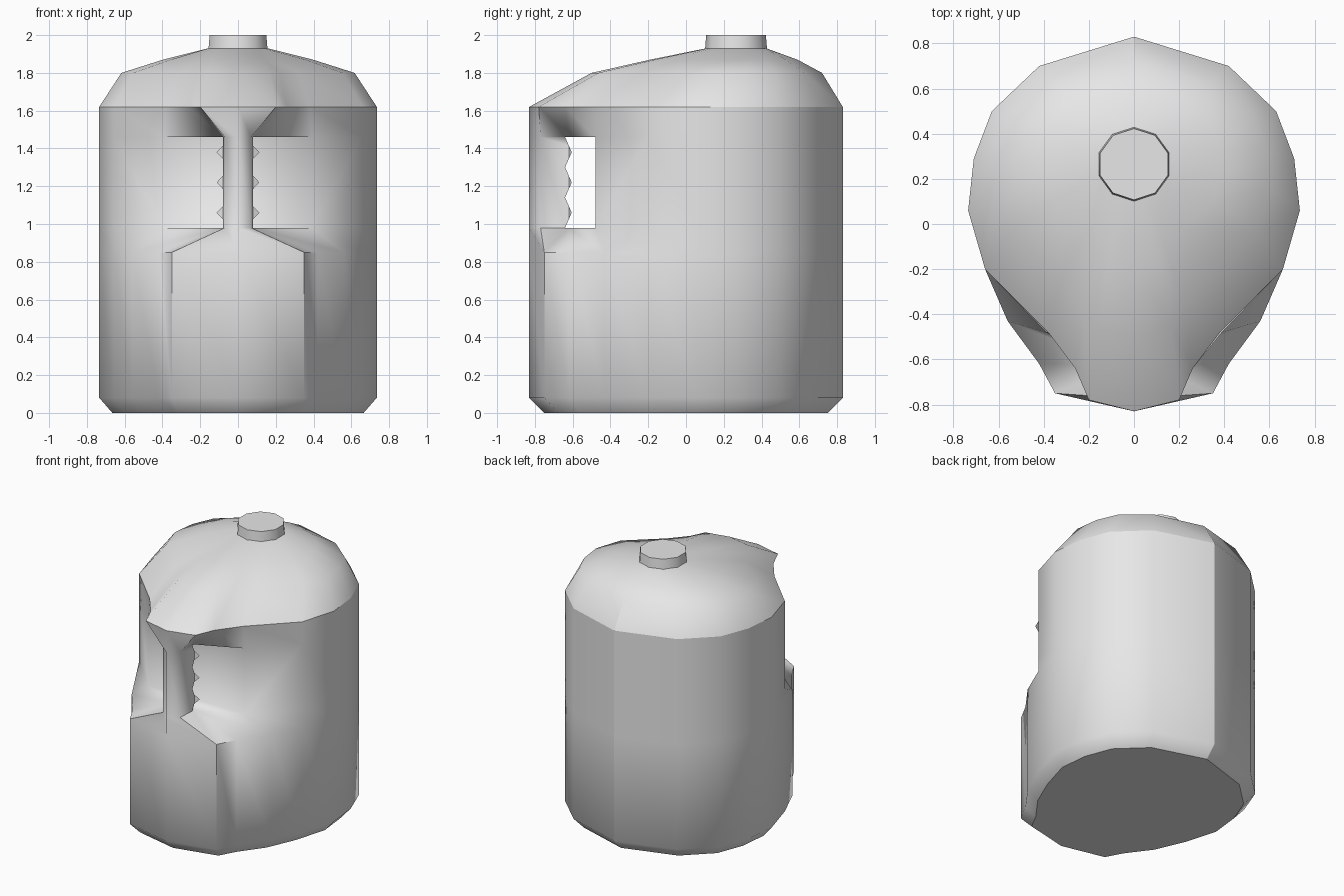
import bpy, bmesh, math

cube = bpy.data.objects.get("Cube")
if cube:
    bpy.data.objects.remove(cube, do_unlink=True)

grey = bpy.data.materials.new("plain_grey")
grey.use_nodes = True
grey.diffuse_color = (0.8, 0.8, 0.8, 1)
grey.node_tree.nodes["Principled BSDF"].inputs["Base Color"].default_value = (0.8, 0.8, 0.8, 1)


def add_object(name, bm):
    bmesh.ops.recalc_face_normals(bm, faces=bm.faces)
    mesh = bpy.data.meshes.new(name)
    bm.to_mesh(mesh)
    bm.free()
    mesh.materials.append(grey)
    obj = bpy.data.objects.new(name, mesh)
    bpy.context.collection.objects.link(obj)
    return obj


def mirrored(half):
    """Close a half outline that starts and ends on the centre line."""
    return half + [(-x, y) for x, y in half[-2:0:-1]]


def loft(rings):
    """Skin a stack of (outline, z) rings and cap both ends."""
    bm = bmesh.new()
    loops = [[bm.verts.new((x, y, z)) for x, y in outline] for outline, z in rings]
    n = len(loops[0])
    for a, b in zip(loops, loops[1:]):
        for i in range(n):
            j = (i + 1) % n
            bm.faces.new((a[i], a[j], b[j], b[i]))
    bm.faces.new(loops[0])
    bm.faces.new(loops[-1])
    return bm


def scaled(outline, sx, sy, dy=0):
    return [(x * sx, y * sy + dy) for x, y in outline]


def select_only(obj):
    bpy.ops.object.select_all(action='DESELECT')
    obj.select_set(True)
    bpy.context.view_layer.objects.active = obj


# Half outlines, from the back centre round to the front centre
back = [(0, .83), (.42, .7), (.63, .5), (.71, .29), (.735, .06), (.66, -.2)]
belly = mirrored(back + [(.56, -.43), (.42, -.62), (.35, -.75), (0, -.83)])
grip = mirrored(back + [(.39, -.48), (.08, -.62), (.07, -.77), (0, -.83)])
rim = mirrored(back + [(.38, -.48), (.26, -.64), (.2, -.78), (0, -.83)])
shoulder = scaled(rim, .84, .735, .11)
upper_dome = scaled(rim, .54, .47, .2)
neck_ring = [(.16 * math.sin(math.tau * i / len(rim)), .265 + .16 * math.cos(math.tau * i / len(rim)))
             for i in range(len(rim))]

# Jug body with a pinched grip post at the front
body = add_object("jug_body", loft([
    (scaled(belly, .905, .905), 0), (belly, .08), (belly, .85),
    (grip, .98), (grip, 1.46), (rim, 1.62),
    (shoulder, 1.8), (upper_dome, 1.87), (neck_ring, 1.93)]))

# Hand opening behind the post, with a zigzag finger edge
steps = 6
profile = [(-.48, 1.46), (-.48, .98)]
profile += [(-.605 if i % 2 else -.64, .98 + .08 * i) for i in range(steps + 1)]
bm = bmesh.new()
ends = [[bm.verts.new((x, y, z)) for y, z in profile] for x in (-.6, .6)]
for i in range(len(profile)):
    j = (i + 1) % len(profile)
    bm.faces.new((ends[0][i], ends[0][j], ends[1][j], ends[1][i]))
for end in ends:
    bm.faces.new(end)
cutter = add_object("hand_opening_cutter", bm)
cutter.hide_render = True

select_only(body)
cut = body.modifiers.new("hand_opening", 'BOOLEAN')
cut.operation = 'DIFFERENCE'
cut.solver = 'EXACT'
cut.object = cutter
bpy.ops.object.modifier_apply(modifier=cut.name)
bpy.data.objects.remove(cutter, do_unlink=True)

# Smooth walls, with a crisp rim and back seam
bpy.ops.object.shade_smooth_by_angle(angle=math.radians(48))
verts = body.data.vertices
for edge in body.data.edges:
    pair = [verts[i].co for i in edge.vertices]
    if all(abs(p.z - 1.62) < .001 or p.z < .001 for p in pair) or \
            all(abs(p.x) < .001 and p.y > .7 for p in pair):
        edge.use_edge_sharp = True

# Short tapered cap
decagon = [(math.sin(math.tau * i / 10), math.cos(math.tau * i / 10)) for i in range(10)]
cap = add_object("cap", loft([
    (scaled(decagon, .165, .165, .265), 1.915), (scaled(decagon, .158, .158, .265), 2)]))
select_only(cap)
bpy.ops.object.shade_smooth_by_angle(angle=math.radians(40))
